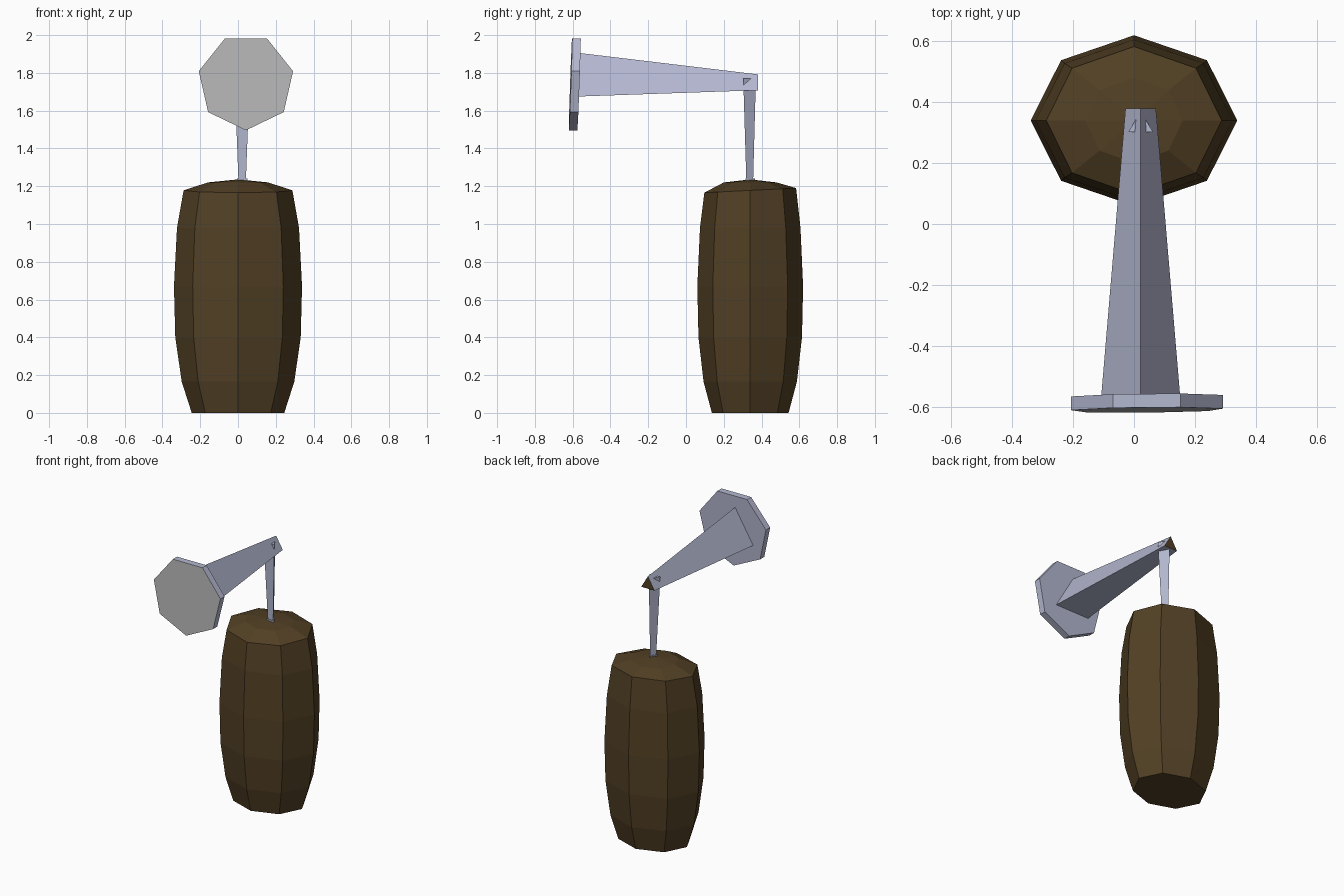
import bpy, math

if "Cube" in bpy.data.objects:
    bpy.data.objects.remove(bpy.data.objects["Cube"])


def material(name, rgb):
    m = bpy.data.materials.new(name)
    m.diffuse_color = (*rgb, 1)
    m.use_nodes = True
    m.node_tree.nodes["Principled BSDF"].inputs["Base Color"].default_value = m.diffuse_color
    return m


BROWN = material("brown leather", (0.084, 0.051, 0.018))
STEEL = material("blue grey steel", (0.456, 0.479, 0.631))
GREY = material("plain grey", (0.479, 0.479, 0.479))


def loft(name, rings, mats, apex=None):
    """Skin a stack of rings; flat caps, or a fan to an apex at the end."""
    n = len(rings[0])
    verts = [p for r in rings for p in r]
    faces = [tuple(range(n))[::-1]]
    for k in range(len(rings) - 1):
        for i in range(n):
            j = (i + 1) % n
            faces.append((k*n + i, k*n + j, k*n + n + j, k*n + n + i))
    last = (len(rings) - 1) * n
    if apex:
        verts.append(apex)
        faces += [(last + i, last + (i + 1) % n, len(verts) - 1) for i in range(n)]
    else:
        faces.append(tuple(range(last, last + n)))
    me = bpy.data.meshes.new(name)
    me.from_pydata(verts, [], faces)
    for m in mats:
        me.materials.append(m)
    ob = bpy.data.objects.new(name, me)
    bpy.context.collection.objects.link(ob)
    return ob


# Eight-sided bag: (z, x radius, y radius), top rings tilted slightly
def bag_ring(z, rx, ry):
    ring = []
    for i in range(8):
        a = i * math.pi / 4
        y = ry * math.sin(a)
        tilt = 0.05 * y if 1.1 < z < 1.2 else 0
        ring.append((rx * math.cos(a), 0.34 + y, z + tilt))
    return ring


profile = [(0, 0.245, 0.203), (0.165, 0.298, 0.247), (0.40, 0.332, 0.274),
           (0.67, 0.339, 0.28), (0.98, 0.323, 0.266), (1.178, 0.288, 0.243),
           (1.22, 0.16, 0.14)]
loft("punching_bag", [bag_ring(*p) for p in profile], [BROWN], (0, 0.34, 1.236))


# Three-sided hanging post, flat side to the front
def post_ring(z, hw, y0, y1):
    return [(0.022 - hw, y0, z), (0.022 + hw, y0, z), (0.022, y1, z)]


loft("hanging_post", [post_ring(1.21, 0.019, 0.32, 0.355),
                      post_ring(1.77, 0.04, 0.303, 0.37)], [STEEL])
loft("post_foot", [post_ring(1.225, 0.028, 0.315, 0.365),
                   post_ring(1.241, 0.028, 0.315, 0.365)], [STEEL])


# Tapered triangular arm with a brown end cap
def arm_ring(y, hw, z0, z1):
    return [(0.022 - hw, y, z0), (0.022 + hw, y, z0), (0.022, y, z1)]


arm = loft("wall_arm", [arm_ring(-0.57, 0.13, 1.675, 1.906),
                        arm_ring(0.38, 0.05, 1.708, 1.792)], [STEEL, BROWN])


# Seven-sided mounting plate, leaning slightly, grey front face
def plate_ring(y):
    ring = []
    for i in range(7):
        a = -math.pi / 2 + i * math.tau / 7
        dx, dz = 0.256 * math.cos(a), 0.256 * math.sin(a)
        ring.append((0.042 + dx, y + 0.035 * dz + 0.01 * dx, 1.752 + dz))
    return ring


plate = loft("mounting_plate", [plate_ring(-0.611), plate_ring(-0.566)], [STEEL, GREY])

# Colour the cap faces, and make every normal face outwards
arm.data.polygons[len(arm.data.polygons) - 1].material_index = 1
plate.data.polygons[0].material_index = 1
import bmesh
for ob in bpy.context.collection.objects:
    bm = bmesh.new()
    bm.from_mesh(ob.data)
    bmesh.ops.recalc_face_normals(bm, faces=bm.faces)
    bm.to_mesh(ob.data)
    bm.free()
